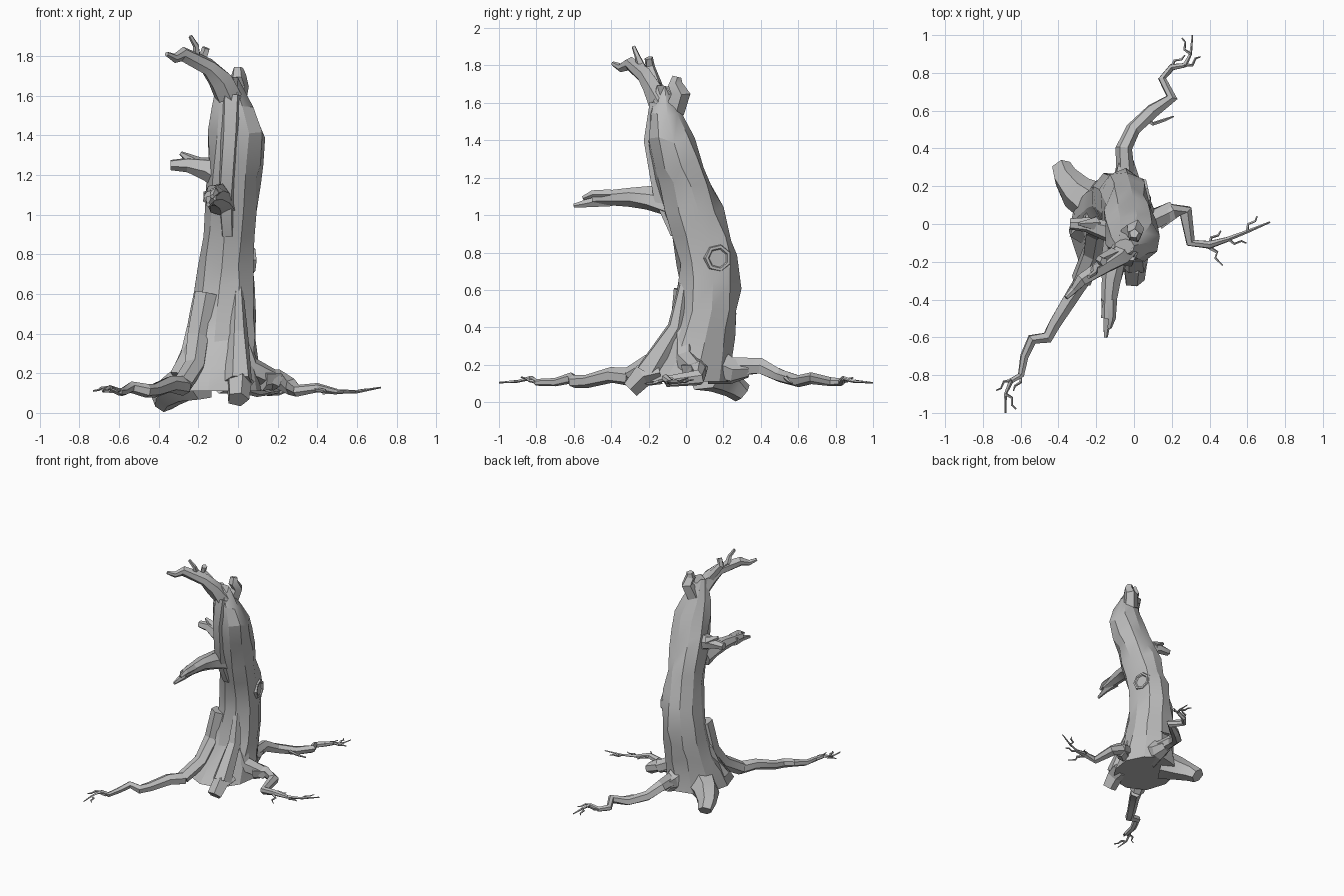
import bpy, bmesh, math, random
from mathutils import Vector
from mathutils.bvhtree import BVHTree

random.seed(4)
if "Cube" in bpy.data.objects:
    bpy.data.objects.remove(bpy.data.objects["Cube"], do_unlink=True)

GREY = (.5, .5, .5, 1)
bark = bpy.data.materials.new("grey bark")
bark.use_nodes = True
bark.diffuse_color = GREY
bark.node_tree.nodes["Principled BSDF"].inputs["Base Color"].default_value = GREY


def loft(name, rings):
    """Skin a stack of equal rings and close both ends."""
    bm = bmesh.new()
    loops = [[bm.verts.new(point) for point in ring] for ring in rings]
    for lower, upper in zip(loops, loops[1:]):
        for i in range(len(lower)):
            bm.faces.new((lower[i - 1], lower[i], upper[i], upper[i - 1]))
    bm.faces.new(loops[0][::-1])
    bm.faces.new(loops[-1])
    bmesh.ops.recalc_face_normals(bm, faces=bm.faces)
    mesh = bpy.data.meshes.new(name)
    bm.to_mesh(mesh)
    bm.free()
    mesh.materials.append(bark)
    part = bpy.data.objects.new(name, mesh)
    bpy.context.collection.objects.link(part)
    bpy.ops.object.select_all(action='DESELECT')
    part.select_set(True)
    bpy.context.view_layer.objects.active = part
    bpy.ops.object.shade_smooth_by_angle(angle=math.radians(22))
    return part


def circle(centre, across, along, radius, sides, rough=0):
    """Ring of points around a centre, with uneven radii when rough."""
    ring = []
    for i in range(sides):
        angle = math.tau * i / sides
        reach = radius * random.uniform(1 - rough, 1 + rough)
        ring.append(centre + reach * (across * math.cos(angle) + along * math.sin(angle)))
    return ring


def limb(name, path, thick, thin, sides=6):
    """Tapered, knobbly tube along a path."""
    points = [Vector(point) for point in path]
    last = len(points) - 1
    across = Vector((.3, .2, .9))
    rings = []
    for k, point in enumerate(points):
        heading = (points[min(k + 1, last)] - points[max(k - 1, 0)]).normalized()
        across = (across - heading * across.dot(heading)).normalized()
        radius = thick + (thin - thick) * k / last
        rings.append(circle(point, across, heading.cross(across), radius, sides, rough=.15))
    return loft(name, rings)


def root(name, plan, thick, rise):
    """Long root rippling over the ground, with fine twigs near its tip."""
    path = []
    for k, (x, y) in enumerate(plan):
        lift = rise * max(0, 1 - (k / 3) ** 2)
        path.append(Vector((x, y, .115 + lift + .014 * math.sin(k * 2))))
    limb(name, path[:-2], thick, .014)
    limb(name + "_tip", path[-3:], .012, .004, sides=4)
    for k in (-2, -3, -4):
        forward = (path[k + 1] - path[k]).normalized()
        sideways = Vector((-forward.y, forward.x, 0)) * (-1) ** k
        elbow = path[k] + forward * .02 + sideways * .035
        knee = elbow + forward * .04
        limb(name + "_twig", [path[k], elbow, knee, knee + (forward + sideways) * .02], .009, .004, sides=4)


# Trunk: spreads at the ground, bows back, leans forward and narrows at the crown
def trunk_section(z, sides=10):
    taper = min(1, 3 * (1.8 - z))
    half_width = (.135 + .1 * max(0, .85 - z) + .15 * max(0, .3 - z)) * taper
    half_depth = (.165 + .4 * max(0, .35 - z) - .1 * max(0, z - 1)) * taper
    middle = Vector((.08 * z - .12 - .3 * max(0, z - 1.45), .12 * math.sin(3 * (z - .1)), z))
    ring = []
    for i in range(sides):
        angle = math.tau * (i + .25) / sides
        swell = random.uniform(.93, 1.1)
        lift = random.uniform(-.03, .03) if z > .3 else 0
        ring.append(middle + Vector((half_width * swell * math.cos(angle),
                                     half_depth * swell * math.sin(angle), lift)))
    return ring


trunk = loft("trunk", [trunk_section(.11 + .13 * level) for level in range(13)])

# Knot hole, seated on the trunk surface
surface = BVHTree.FromPolygons([v.co for v in trunk.data.vertices],
                               [p.vertices for p in trunk.data.polygons])
spot, normal, face, distance = surface.ray_cast(Vector((1, .17, .77)), Vector((-1, 0, 0)))
across = normal.cross(Vector((0, 0, 1))).normalized()
collar = ((.085, -.03), (.07, .012), (.055, .012), (.048, .002))
loft("knot_hole", [circle(spot + normal * height, across, normal.cross(across), radius, sides=7)
                   for radius, height in collar])

# Buttresses where the trunk spreads into the roots
limb("front_buttress", [(0, 0, .7), (0, -.05, .4), (0, -.2, .15)], .02, .08)
limb("front_right_buttress", [(-.16, 0, .6), (-.2, -.03, .38), (-.22, -.15, .23), (-.28, -.3, .14)], .06, .05)
limb("left_buttress", [(-.02, 0, .4), (.05, 0, .23), (.2, .07, .16)], .08, .05)
limb("back_buttress", [(-.06, .15, .2), (-.04, .25, .16), (-.05, .33, .17)], .1, .045)
limb("right_buttress", [(-.18, .05, .4), (-.23, 0, .27), (-.27, -.05, .17)], .08, .07)

# Thick broken root stubs
limb("back_root_stub", [(-.2, .1, .17), (-.3, .17, .13), (-.36, .25, .09), (-.38, .3, .045)], .11, .055)
limb("front_root_stub", [(0, -.14, .16), (0, -.23, .14), (0, -.3, .07)], .075, .05, sides=5)

# Long roots, each planned on the ground
root("front_root", [(-.27, -.3), (-.34, -.4), (-.42, -.53), (-.46, -.6), (-.54, -.61), (-.58, -.7),
                    (-.6, -.8), (-.65, -.83), (-.68, -.9), (-.68, -1)], .045, rise=.02)
root("back_root", [(-.04, .25), (-.05, .4), (0, .5), (.1, .6), (.2, .67), (.15, .77),
                   (.2, .83), (.27, .84), (.3, .9), (.31, 1)], .05, rise=.07)
root("left_root", [(.12, .02), (.2, .07), (.27, .07), (.3, -.1), (.4, -.11), (.5, -.08),
                   (.6, -.04), (.72, .01)], .055, rise=.05)
limb("back_side_root", [(.05, .57, .12), (.1, .53, .13), (.16, .55, .11), (.21, .57, .1)], .016, .004, sides=4)
limb("left_side_root", [(.38, -.11, .12), (.44, -.15, .11), (.43, -.18, .1), (.47, -.22, .1)], .012, .004, sides=4)

# Front branch with a splintered end
limb("front_branch", [(-.09, -.08, 1.06), (-.1, -.2, 1.09), (-.12, -.3, 1.1), (-.14, -.5, 1.09)], .08, .035, sides=7)
limb("front_branch_splinter", [(-.14, -.4, 1.09), (-.14, -.5, 1.07), (-.15, -.6, 1.05)], .04, .01, sides=5)
limb("front_branch_splinter", [(-.12, -.4, 1.11), (-.12, -.5, 1.11), (-.13, -.55, 1.09)], .03, .012, sides=5)

# Side branch
limb("right_branch", [(-.06, -.04, 1.18), (-.15, -.03, 1.23), (-.25, 0, 1.25), (-.34, 0, 1.25)], .075, .025)
limb("right_branch_splinter", [(-.2, 0, 1.25), (-.29, 0, 1.31)], .04, .01, sides=5)

# Crown: a reaching limb with forks, and a broken stub
limb("crown_limb", [(-.05, -.12, 1.58), (-.09, -.18, 1.68), (-.15, -.22, 1.74), (-.28, -.3, 1.81),
                    (-.32, -.35, 1.79), (-.36, -.39, 1.81)], .07, .012)
limb("crown_fork", [(-.15, -.21, 1.74), (-.21, -.24, 1.8), (-.21, -.26, 1.85), (-.24, -.28, 1.9)], .03, .01, sides=5)
limb("crown_knob", [(-.11, -.16, 1.69), (-.18, -.19, 1.79), (-.16, -.2, 1.84)], .035, .022, sides=5)
limb("crown_stub", [(-.02, -.06, 1.55), (.01, -.03, 1.65), (0, -.06, 1.7), (0, -.05, 1.74)], .06, .025, sides=5)

# Bark ridge down the front
limb("front_bark_ridge", [(-.03, -.15, 1.6), (-.04, -.18, 1.4), (-.06, -.13, 1.1), (-.05, -.05, .9)], .06, .04, sides=5)
